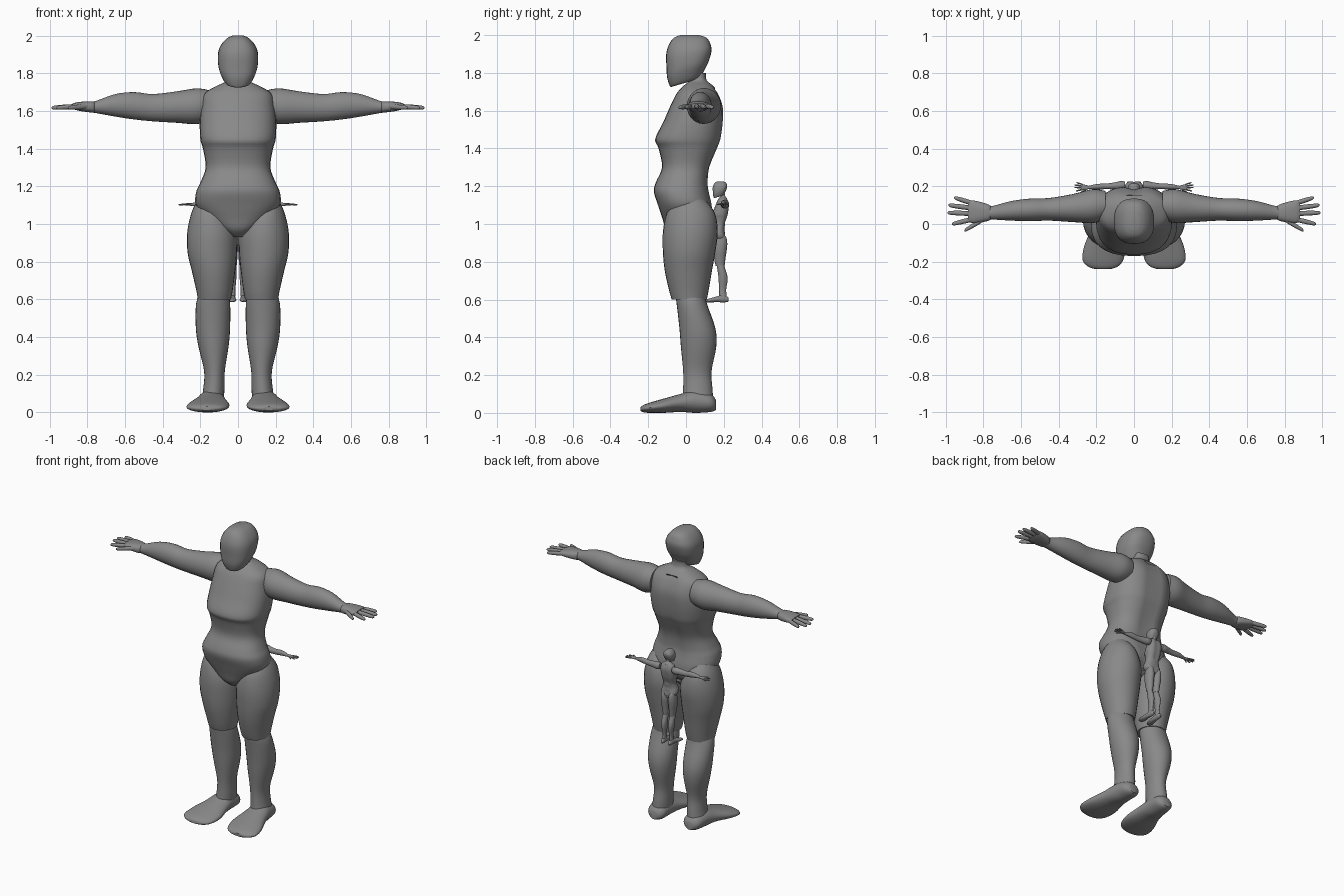
import bpy, bmesh, math
from mathutils import Vector

cube = bpy.data.objects.get("Cube")
if cube:
    bpy.data.objects.remove(cube, do_unlink=True)

# One plain grey for everything
grey = bpy.data.materials.new("plain grey")
grey.use_nodes = True
tone = (0.25, 0.25, 0.25, 1)
grey.diffuse_color = tone
grey.node_tree.nodes["Principled BSDF"].inputs["Base Color"].default_value = tone

SIDES, STEPS = 28, 4
ORDER = {"z": (1, 2, 0), "x": (0, 1, 2), "y": (1, 0, 2)}


def smooth_rows(rows):
    """Catmull-Rom blend between the cross-sections."""
    pts = [Vector(r) for r in rows]
    out = []
    for i in range(len(pts) - 1):
        a, b, c, d = pts[max(i - 1, 0)], pts[i], pts[i + 1], pts[min(i + 2, len(pts) - 1)]
        for s in range(STEPS):
            t = s / STEPS
            out.append(b + t / 2 * ((c - a) + t * ((2 * a - 5 * b + 4 * c - d)
                                                  + t * (3 * b - a - 3 * c + d))))
    return out + [pts[-1]]


def loft(name, axis, rows, place, side=1, slim=1, narrow=1, power=2, warp=None):
    """Rows: position on axis, centre, half width, low edge, high edge."""
    bm = bmesh.new()
    rings = []
    for t, mid, half, low, high in smooth_rows(rows):
        ring = []
        centre, reach = (low + high) / 2, (high - low) / 2 * slim
        for k in range(SIDES):
            ang = math.tau * k / SIDES
            c, s = math.cos(ang), math.sin(ang)
            u = math.copysign(abs(c) ** (2 / power), c) * half * (1 if narrow < 1 else slim)
            v = math.copysign(abs(s) ** (2 / power), s) * reach
            trio = (t, mid + u, centre + v)
            p = Vector([trio[i] for i in ORDER[axis]])
            if warp:
                p = warp(p)
            p.x *= side * narrow
            ring.append(bm.verts.new(place(p)))
        rings.append(ring)
    for r, q in zip(rings, rings[1:]):
        for k in range(SIDES):
            n = (k + 1) % SIDES
            bm.faces.new((r[k], r[n], q[n], q[k]))
    bm.faces.new(rings[0])
    bm.faces.new(rings[-1])
    bmesh.ops.recalc_face_normals(bm, faces=bm.faces)
    mesh = bpy.data.meshes.new(name)
    bm.to_mesh(mesh)
    bm.free()
    mesh.materials.append(grey)
    ob = bpy.data.objects.new(name, mesh)
    bpy.context.collection.objects.link(ob)
    bpy.ops.object.select_all(action="DESELECT")
    ob.select_set(True)
    bpy.context.view_layer.objects.active = ob
    bpy.ops.object.shade_smooth_by_angle(angle=math.radians(45))


HEAD = [(2, 0, .03, -.03, .07), (1.985, 0, .06, -.065, .11), (1.95, 0, .09, -.09, .13),
        (1.9, 0, .106, -.105, .135), (1.83, 0, .105, -.103, .12), (1.78, 0, .092, -.1, .1),
        (1.735, 0, .07, -.087, .08), (1.725, 0, .05, -.08, .06)]
TORSO = [(1.8, 0, .05, .03, .105), (1.76, 0, .06, .02, .11), (1.73, 0, .12, -.015, .145),
         (1.69, 0, .18, -.05, .175), (1.62, 0, .195, -.085, .2), (1.54, 0, .203, -.12, .2),
         (1.45, 0, .2, -.163, .188), (1.4, 0, .186, -.145, .17), (1.3, 0, .172, -.127, .13),
         (1.22, 0, .2, -.16, .12), (1.17, 0, .222, -.17, .125), (1.1, 0, .224, -.148, .14),
         (1.03, 0, .17, -.125, .14), (.97, 0, .09, -.105, .09), (.93, 0, .03, -.06, .05)]
ARM = [(.15, .1, .075, 1.55, 1.71), (.22, .095, .09, 1.53, 1.72), (.32, .085, .075, 1.537, 1.705),
       (.45, .078, .06, 1.545, 1.69), (.55, .075, .06, 1.555, 1.7), (.65, .07, .052, 1.57, 1.69),
       (.75, .06, .036, 1.588, 1.655), (.79, .06, .034, 1.593, 1.648)]
PALM = [(.755, .06, .025, 1.6, 1.64), (.77, .06, .042, 1.592, 1.65), (.82, .063, .055, 1.597, 1.65),
        (.86, .065, .06, 1.605, 1.645), (.88, .067, .05, 1.612, 1.638)]
THIGH = [(1.13, .15, .065, -.05, .1), (1.06, .147, .1, -.1, .152), (.96, .138, .131, -.122, .168),
         (.85, .137, .131, -.122, .155), (.75, .13, .115, -.112, .137), (.65, .125, .097, -.09, .12),
         (.6, .125, .088, -.075, .11)]
CALF = [(.65, .125, .07, -.06, .095), (.58, .132, .09, -.05, .11), (.45, .133, .091, -.035, .155),
        (.35, .13, .08, -.027, .16), (.22, .125, .055, -.015, .135), (.13, .128, .056, -.015, .14),
        (.06, .135, .06, -.02, .145)]
FOOT = [(.158, .135, .03, .015, .07), (.13, .135, .06, .005, .1), (.05, .14, .07, 0, .12),
        (-.03, .145, .085, .005, .1), (-.12, .155, .11, 0, .075), (-.19, .165, .108, 0, .055),
        (-.225, .165, .08, .003, .042), (-.24, .165, .04, .01, .03)]
# Finger root across the palm, tip across, tip along the arm
FINGERS = {"little": (.108, .14, .955), "ring": (.083, .1, .985), "middle": (.055, .06, .99),
           "index": (.027, 0, .965), "thumb": (.03, -.035, .9)}


def tilt_chin(p):
    """Raise the underside of the head towards the nape."""
    p.z += .3 * (p.y + .08) * max(0, (1.95 - p.z) / .23)
    return p


def groove_spine(p):
    """Press a shallow channel down the middle of the back."""
    if p.y > .1 and p.z < 1.72:
        p.y -= .02 * math.exp(-(p.x / .04) ** 2)
    return p


def build_figure(prefix, place, slim, narrow):
    loft(prefix + "head", "z", HEAD, place, slim=1, power=2.5, warp=tilt_chin)
    loft(prefix + "torso", "z", TORSO, place, slim=slim, power=2.4, warp=groove_spine)
    for label, side in (("left_", 1), ("right_", -1)):
        name = prefix + label
        loft(name + "arm", "x", ARM, place, side, slim)
        loft(name + "palm", "x", PALM, place, side, slim, power=2.5)
        for finger, (root, tip, reach) in FINGERS.items():
            start = .79 if finger == "thumb" else .85
            rows = []
            for f, r in ((0, .012), (.5, .013), (.9, .01), (1, .004)):
                z = 1.625 - .008 * f
                rows.append((start + (reach - start) * f, root + (tip - root) * f, r, z - r, z + r))
            loft(name + finger + "_finger", "x", rows, place, side)
        loft(name + "thigh", "z", THIGH, place, side, slim, narrow)
        loft(name + "calf", "z", CALF, place, side, slim, narrow)
        loft(name + "foot", "y", FOOT, place, side, 1, narrow)


# Large figure, then a slimmer small one behind its legs
build_figure("", lambda p: p, 1, 1)
build_figure("small_", lambda p: p * .32 + Vector((0, .175, .585)), .78, .62)
